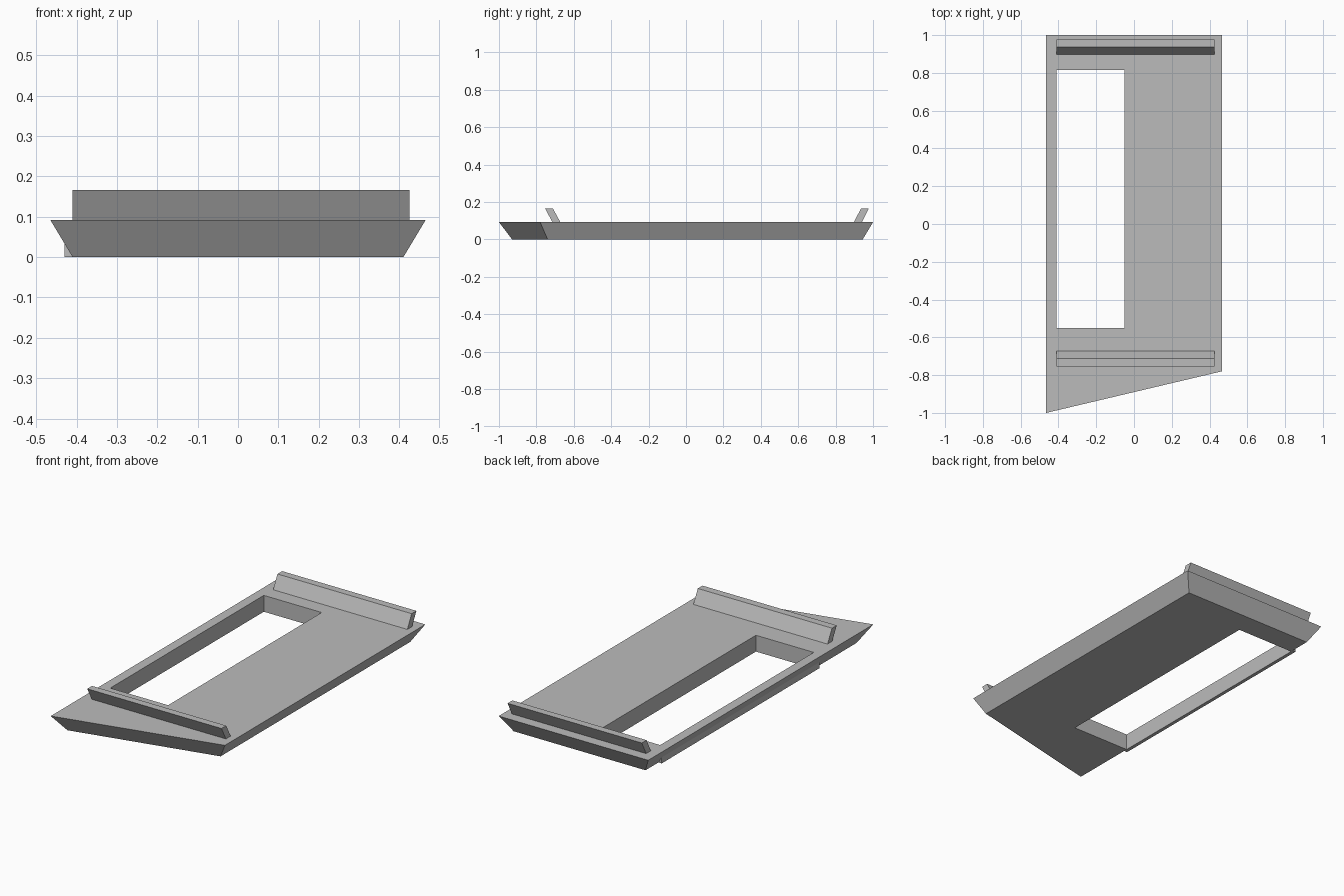
import bpy
import bmesh

default = bpy.data.objects.get("Cube")
if default:
    bpy.data.objects.remove(default, do_unlink=True)

grey = bpy.data.materials.new("plain grey")
grey.use_nodes = True
grey.diffuse_color = (0.5, 0.5, 0.5, 1)
grey.node_tree.nodes["Principled BSDF"].inputs["Base Color"].default_value = (0.5, 0.5, 0.5, 1)


def loft(name, lower, upper):
    """Solid between two matching outlines of 3D points."""
    bm = bmesh.new()
    a = [bm.verts.new(p) for p in lower]
    b = [bm.verts.new(p) for p in upper]
    bm.faces.new(a[::-1])
    bm.faces.new(b)
    for i in range(len(a)):
        j = (i + 1) % len(a)
        bm.faces.new((a[i], a[j], b[j], b[i]))
    bmesh.ops.recalc_face_normals(bm, faces=bm.faces[:])
    mesh = bpy.data.meshes.new(name)
    bm.to_mesh(mesh)
    bm.free()
    mesh.materials.append(grey)
    obj = bpy.data.objects.new(name, mesh)
    bpy.context.collection.objects.link(obj)
    return obj


def box(name, x0, x1, y0, y1, z0, z1):
    outline = [(x0, y0), (x1, y0), (x1, y1), (x0, y1)]
    return loft(name, [(x, y, z0) for x, y in outline],
                [(x, y, z1) for x, y in outline])


def combine(target, tool, operation):
    mod = target.modifiers.new(operation.title(), "BOOLEAN")
    mod.operation = operation
    mod.solver = "EXACT"
    mod.object = tool
    bpy.context.view_layer.objects.active = target
    bpy.ops.object.modifier_apply(modifier=mod.name)
    bpy.data.objects.remove(tool, do_unlink=True)


TOP = 0.092

# Slab with undercut sides and a slanted front edge
panel = loft(
    "panel",
    [(-0.41, -0.93, 0), (0.41, -0.74, 0), (0.41, 0.945, 0), (-0.41, 0.945, 0)],
    [(-0.465, -1, TOP), (0.465, -0.78, TOP), (0.465, 1, TOP), (-0.465, 1, TOP)])

# Wall around the opening, showing through the undercut side
combine(panel, box("opening_wall", -0.43, -0.03, -0.57, 0.83, 0, 0.06), "UNION")
combine(panel, box("opening_cutter", -0.41, -0.05, -0.55, 0.815, -0.1, 0.2), "DIFFERENCE")


# Leaning rails across both ends
def rail(name, y_base, lean):
    section = [(y_base, TOP), (y_base + 0.042, TOP),
               (y_base + 0.042 + lean, 0.166), (y_base + lean, 0.166)]
    return loft(name, [(-0.41, y, z) for y, z in section],
                [(0.425, y, z) for y, z in section])


rail("front_rail", -0.714, -0.04)
rail("back_rail", 0.898, 0.038)
